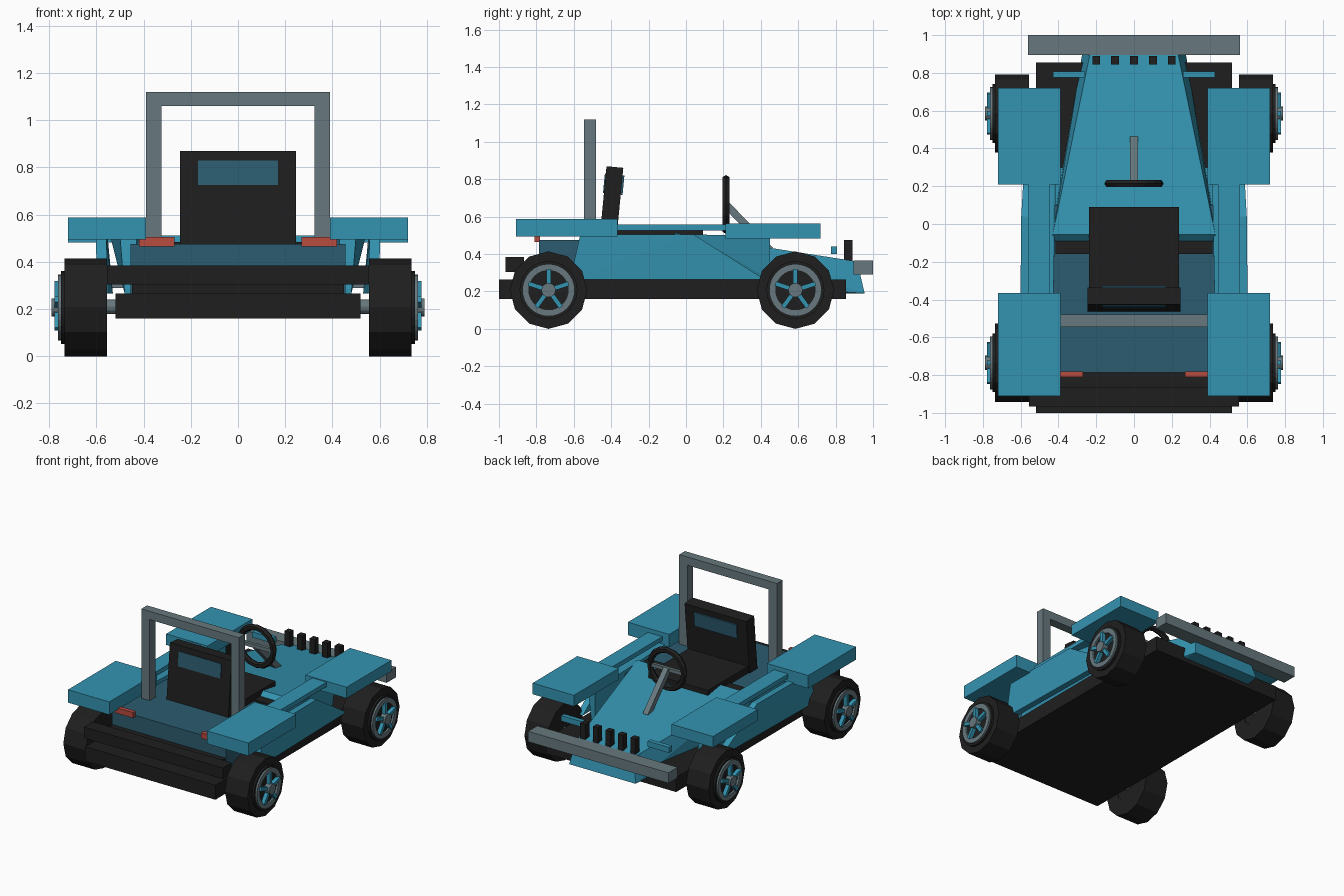
import bpy, bmesh, math
from mathutils import Matrix, Vector

if "Cube" in bpy.data.objects:
    bpy.data.objects.remove(bpy.data.objects["Cube"])


def mat(name, rgb):
    m = bpy.data.materials.new(name)
    m.diffuse_color = (*rgb, 1)
    m.use_nodes = True
    m.node_tree.nodes["Principled BSDF"].inputs["Base Color"].default_value = m.diffuse_color
    return m


BLUE = mat("body blue", (0.034, 0.295, 0.442))
TEAL = mat("dark teal", (0.025, 0.107, 0.162))
DARK = mat("black", (0.0135, 0.0135, 0.0135))
GRAY = mat("metal gray", (0.135, 0.19, 0.21))
RED = mat("light red", (0.479, 0.069, 0.051))


def finish(name, bm, m, mirror=False):
    bmesh.ops.recalc_face_normals(bm, faces=bm.faces)
    me = bpy.data.meshes.new(name)
    bm.to_mesh(me)
    bm.free()
    me.materials.append(m)
    ob = bpy.data.objects.new(name, me)
    bpy.context.collection.objects.link(ob)
    if mirror:
        ob.modifiers.new("mirror", 'MIRROR').use_clip = False
    return ob


def add_box(bm, x, y, z, rot=None):
    size = Matrix.Diagonal((x[1] - x[0], y[1] - y[0], z[1] - z[0], 1))
    c = Vector(((x[0] + x[1]) / 2, (y[0] + y[1]) / 2, (z[0] + z[1]) / 2))
    bmesh.ops.create_cube(bm, size=1, matrix=Matrix.Translation(c) @ (rot or Matrix()) @ size)


def box(name, x, y, z, m, mirror=False, rot=None):
    bm = bmesh.new()
    add_box(bm, x, y, z, rot)
    return finish(name, bm, m, mirror)


def hull(name, pts, m, mirror=False):
    bm = bmesh.new()
    for p in pts:
        bm.verts.new(p)
    bmesh.ops.convex_hull(bm, input=bm.verts)
    bmesh.ops.dissolve_limit(bm, angle_limit=0.01, verts=bm.verts, edges=bm.edges)
    return finish(name, bm, m, mirror)


def ring(name, profile, n, y, z, m):
    """Spin a closed (x, radius) profile around the wheel axis."""
    bm = bmesh.new()
    loops = []
    for i in range(n):
        a = 2 * math.pi * i / n
        loops.append([bm.verts.new((x, y + r * math.sin(a), z + r * math.cos(a))) for x, r in profile])
    k = len(profile)
    for i in range(n):
        a, b = loops[i], loops[(i + 1) % n]
        for j in range(k):
            bm.faces.new((a[j], a[(j + 1) % k], b[(j + 1) % k], b[j]))
    return finish(name, bm, m, True)


def disc(name, x0, x1, r, n, y, z, m):
    bm = bmesh.new()
    mtx = (Matrix.Translation(((x0 + x1) / 2, y, z)) @ Matrix.Rotation(math.pi / 2, 4, 'Y'))
    bmesh.ops.create_cone(bm, cap_ends=True, segments=n, radius1=r, radius2=r, depth=x1 - x0, matrix=mtx)
    return finish(name, bm, m, True)


# Chassis, tub and bumpers
box("chassis", (-0.52, 0.52), (-1, 0.855), (0.16, 0.265), DARK)
box("cockpit_tub", (-0.455, 0.455), (-0.785, 0.1), (0.265, 0.475), TEAL)
box("body_floor", (-0.48, 0.48), (-0.6, 0.3), (0.262, 0.285), BLUE)
box("dash_panel", (-0.415, 0.415), (-0.16, -0.09), (0.44, 0.485), DARK)
box("rear_bumper", (-0.555, 0.555), (-0.965, -0.865), (0.305, 0.385), DARK)
box("rear_bumper_mount", (-0.45, 0.45), (-0.865, -0.78), (0.26, 0.36), DARK)
box("nose_bumper", (-0.56, 0.56), (0.895, 1.0), (0.29, 0.365), GRAY)

# Tapered hood
hull("hood", [(s * x, y, z) for s in (-1, 1) for x, y, z in (
    (0.43, -0.055, 0.512), (0.48, -0.3, 0.27), (0.23, 0.915, 0.36),
    (0.265, 0.955, 0.19), (0.27, 0.84, 0.19))], BLUE)

# Inner body sides, tapering towards the nose
hull("body_side", [
    (0.48, -0.60, 0.265), (0.43, -0.60, 0.265), (0.44, 0.45, 0.265), (0.41, 0.45, 0.265),
    (0.50, -0.56, 0.505), (0.43, -0.56, 0.505), (0.54, 0.03, 0.505), (0.43, 0.03, 0.505),
    (0.47, 0.45, 0.495), (0.41, 0.45, 0.495)], BLUE, True)

# Outer skirt panels with slanted ends
hull("side_skirt", [(x + dx, y, z) for dx in (0, -0.045) for x, y, z in (
    (0.595, -0.62, 0.265), (0.603, -0.565, 0.505), (0.597, 0.04, 0.505), (0.575, 0.42, 0.265))],
    BLUE, True)

# Fenders and the rails joining them
box("nose_fender", (0.39, 0.72), (0.21, 0.72), (0.483, 0.563), BLUE, True)
box("rear_fender", (0.39, 0.72), (-0.91, -0.365), (0.495, 0.588), BLUE, True)
box("fender_rail", (0.445, 0.56), (-0.365, 0.21), (0.525, 0.557), BLUE, True)

# Lights and grille
box("tail_light", (0.27, 0.42), (-0.81, -0.78), (0.465, 0.505), RED, True)
box("head_light", (0.26, 0.43), (0.775, 0.808), (0.40, 0.44), BLUE, True)
for i in range(-2, 3):
    box("grille_bar", (i * 0.1 - 0.021, i * 0.1 + 0.021), (0.845, 0.89), (0.355, 0.475), DARK)

# Roll bar
box("roll_bar_post", (0.324, 0.39), (-0.545, -0.48), (0.46, 1.06), GRAY, True)
box("roll_bar_top", (-0.39, 0.39), (-0.545, -0.48), (1.06, 1.12), GRAY)

# Seat with a leaning back and an inlaid panel
lean = Matrix.Rotation(math.radians(-5.5), 4, 'X')
box("seat_back", (-0.246, 0.246), (-0.445, -0.355), (0.45, 0.866), DARK, rot=lean)
box("seat_panel", (-0.17, 0.17), (-0.439, -0.334), (0.721, 0.825), TEAL, rot=lean)
box("seat_cushion", (-0.238, 0.238), (-0.40, 0.09), (0.42, 0.525), DARK)

# Steering wheel, crossbar and column
bpy.ops.mesh.primitive_torus_add(major_segments=16, minor_segments=6, major_radius=0.135,
                                 minor_radius=0.022, location=(0, 0.214, 0.665),
                                 rotation=(math.pi / 2, 0, 0))
wheel = bpy.context.object
wheel.name = "steering_wheel"
wheel.data.materials.append(DARK)
box("steering_crossbar", (-0.13, 0.13), (0.203, 0.225), (0.652, 0.678), GRAY)
p, q = Vector((0, 0.214, 0.665)), Vector((0, 0.45, 0.42))
half = (q - p).length / 2
mid = (p + q) / 2
tilt = Matrix.Rotation(math.atan2(q.z - p.z, q.y - p.y), 4, 'X')
box("steering_column", (-0.02, 0.02), (mid.y - half, mid.y + half),
    (mid.z - 0.02, mid.z + 0.02), GRAY, rot=tilt)

# Wheels: tyre, rim, spokes, hub and axle
for label, y in (("rear", -0.735), ("nose", 0.585)):
    z = 0.207
    ring(label + "_tyre", [(0.555, 0.1), (0.555, 0.207), (0.735, 0.207), (0.735, 0.1)], 12, y, z, DARK)
    disc(label + "_wheel_disc", 0.56, 0.75, 0.155, 24, y, z, DARK)
    ring(label + "_rim", [(0.74, 0.105), (0.74, 0.14), (0.763, 0.14), (0.763, 0.105)], 32, y, z, GRAY)
    bm = bmesh.new()
    for i in range(5):
        b = bmesh.new()
        add_box(b, (0.745, 0.777), (-0.012, 0.012), (0.02, 0.113))
        turn = Matrix.Translation((0, y, z)) @ Matrix.Rotation(i * math.tau / 5, 4, 'X')
        bmesh.ops.transform(b, matrix=turn, verts=b.verts)
        tmp = bpy.data.meshes.new("spoke")
        b.to_mesh(tmp)
        b.free()
        bm.from_mesh(tmp)
        bpy.data.meshes.remove(tmp)
    finish(label + "_spokes", bm, BLUE, True)
    disc(label + "_hub", 0.745, 0.79, 0.038, 16, y, z, GRAY)
    disc(label + "_axle", 0.0, 0.57, 0.03, 12, y, z + 0.003, GRAY)
